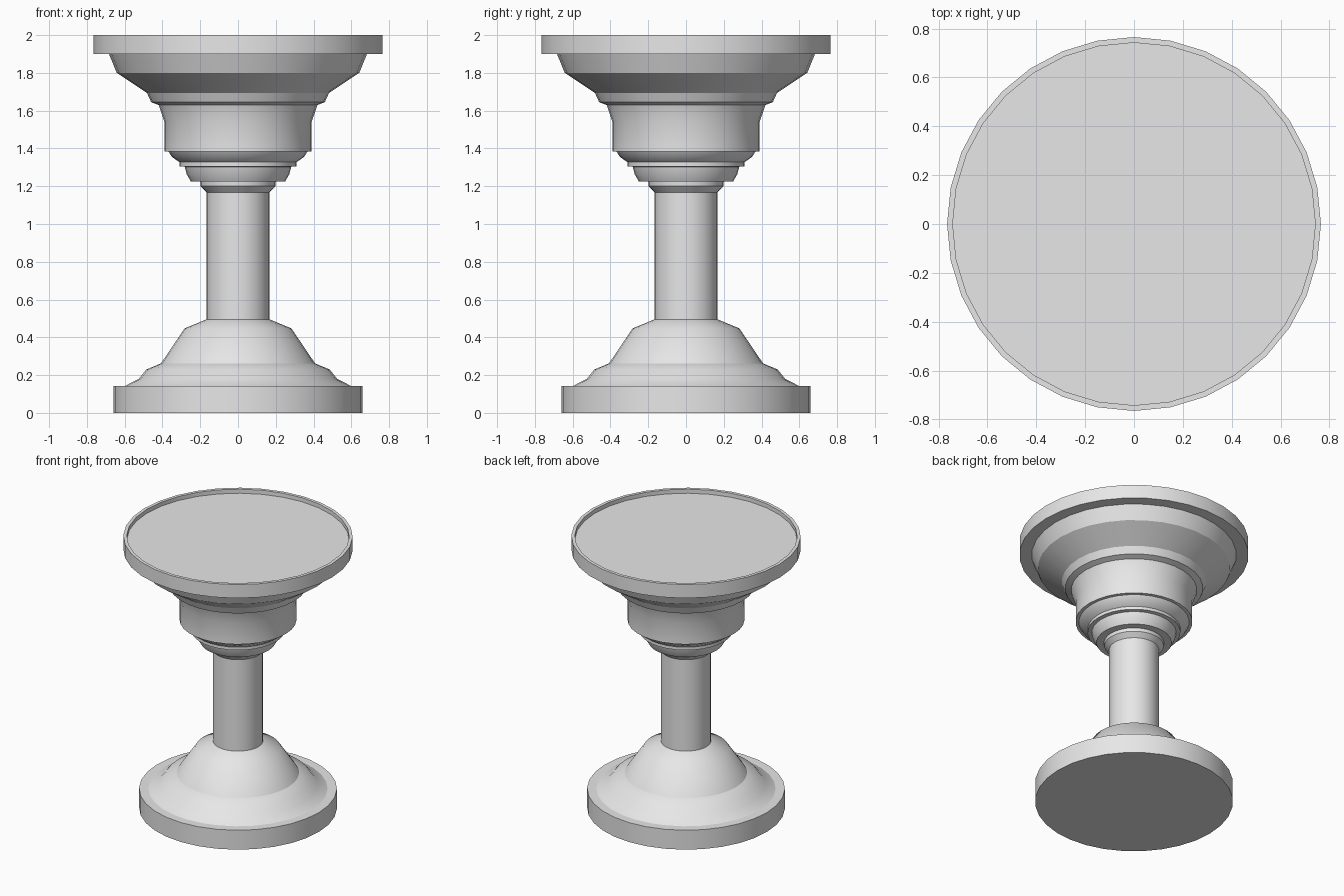
import bpy, bmesh, math

cube = bpy.data.objects.get("Cube")
if cube:
    bpy.data.objects.remove(cube, do_unlink=True)

SIDES = 32

stone = bpy.data.materials.new("plain_grey")
stone.use_nodes = True
grey = (0.8, 0.8, 0.8, 1)
stone.diffuse_color = grey
stone.node_tree.nodes["Principled BSDF"].inputs["Base Color"].default_value = grey


def lathe(name, profile, angle=40):
    """Turn (radius, height) points, listed bottom to top, around z."""
    bm = bmesh.new()
    rings = []
    for r, z in profile:
        if r == 0:
            rings.append([bm.verts.new((0, 0, z))] * SIDES)
        else:
            turns = [2 * math.pi * i / SIDES for i in range(SIDES)]
            rings.append([bm.verts.new((r * math.cos(a), r * math.sin(a), z)) for a in turns])
    for low, high in zip(rings, rings[1:]):
        for i in range(SIDES):
            j = (i + 1) % SIDES
            corners = dict.fromkeys((low[i], low[j], high[j], high[i]))
            bm.faces.new(list(corners))
    mesh = bpy.data.meshes.new(name)
    bm.to_mesh(mesh)
    bm.free()
    mesh.materials.append(stone)
    obj = bpy.data.objects.new(name, mesh)
    bpy.context.collection.objects.link(obj)
    bpy.ops.object.select_all(action='DESELECT')
    obj.select_set(True)
    bpy.context.view_layer.objects.active = obj
    bpy.ops.object.shade_smooth_by_angle(angle=math.radians(angle))
    return obj


# Base: round plinth, curved moulding and sloping cone
lathe("plinth", [(0, 0), (0.66, 0), (0.66, 0.143), (0.598, 0.143)])
lathe("base_moulding", [(0.598, 0.143), (0.525, 0.18), (0.485, 0.23), (0.408, 0.262)])
lathe("base_cone", [(0.408, 0.262), (0.283, 0.447), (0.167, 0.495)])

# Column with a small flare at its top
lathe("column", [(0.167, 0.495), (0.167, 1.168), (0.198, 1.2)])

# Stepped collar under the drum
lathe("collar", [(0.198, 1.2), (0.2, 1.225), (0.25, 1.226), (0.272, 1.264), (0.282, 1.303),
                 (0.31, 1.305), (0.31, 1.327), (0.35, 1.355), (0.368, 1.384), (0.39, 1.385)])

# Drum flaring into the bowl
lathe("drum", [(0.39, 1.385), (0.39, 1.54), (0.42, 1.63), (0.46, 1.645), (0.482, 1.694)])
lathe("bowl", [(0.482, 1.694), (0.642, 1.8), (0.683, 1.9)], 30)

# Thick top with a shallow recessed surface
lathe("top_rim", [(0.683, 1.9), (0.765, 1.9), (0.765, 2), (0.742, 2), (0.742, 1.97)])
lathe("top_surface", [(0.742, 1.97), (0, 1.97)])
